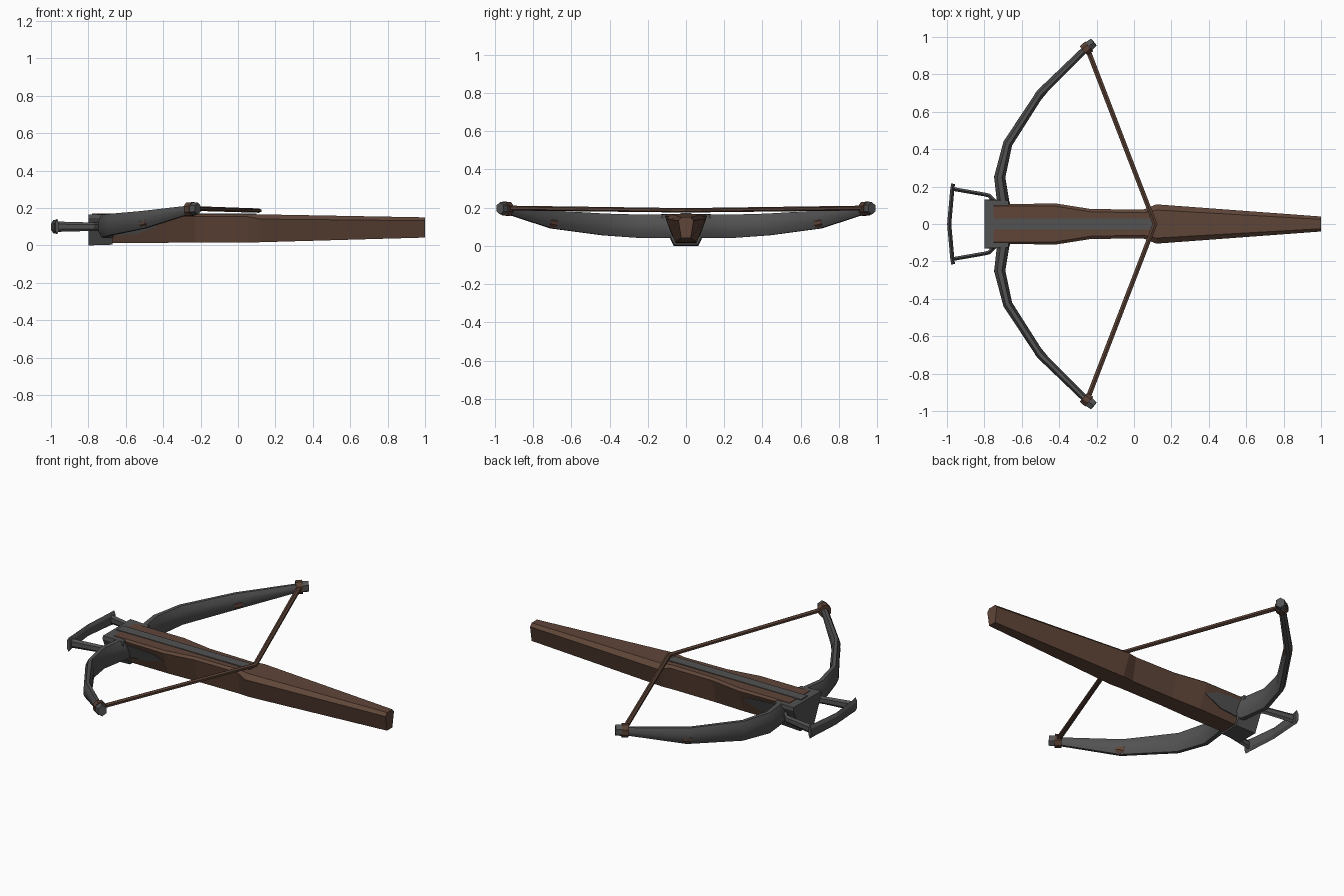
import bpy, math
from mathutils import Vector

if "Cube" in bpy.data.objects:
    bpy.data.objects.remove(bpy.data.objects["Cube"])


def material(name, rgb):
    m = bpy.data.materials.new(name)
    m.diffuse_color = (*rgb, 1)
    m.use_nodes = True
    m.node_tree.nodes["Principled BSDF"].inputs["Base Color"].default_value = m.diffuse_color
    return m


IRON = material("dark iron", (0.085, 0.085, 0.085))
WOOD = material("brown wood", (0.115, 0.06, 0.04))
CORD = material("brown cord", (0.10, 0.052, 0.035))


def loft(name, rings, mat, smooth=None):
    """Skin a list of equal-length point rings and cap both ends."""
    n = len(rings[0])
    verts = [p for r in rings for p in r]
    faces = [tuple(range(n)), tuple(range(len(verts) - n, len(verts)))]
    for i in range(len(rings) - 1):
        for j in range(n):
            k = (j + 1) % n
            faces.append((i*n + j, i*n + k, (i+1)*n + k, (i+1)*n + j))
    me = bpy.data.meshes.new(name)
    me.from_pydata(verts, [], faces)
    ob = bpy.data.objects.new(name, me)
    bpy.context.collection.objects.link(ob)
    me.materials.append(mat)
    bpy.ops.object.select_all(action='DESELECT')
    ob.select_set(True)
    bpy.context.view_layer.objects.active = ob
    bpy.ops.object.mode_set(mode='EDIT')
    bpy.ops.mesh.select_all(action='SELECT')
    bpy.ops.mesh.normals_make_consistent(inside=False)
    bpy.ops.object.mode_set(mode='OBJECT')
    if smooth:
        bpy.ops.object.shade_smooth_by_angle(angle=math.radians(smooth))
    return ob


def sweep(name, path, mat, sides=8, squash=0.0, smooth=None):
    """Tube along path of (x, y, z, half width, half height); width lies in plan."""
    pts = [Vector(p[:3]) for p in path]
    rings = []
    for i, p in enumerate(path):
        t = pts[min(i + 1, len(pts) - 1)] - pts[max(i - 1, 0)]
        side = Vector((-t.y, t.x, 0)).normalized()
        up = t.normalized().cross(side)
        up = -up if up.z < 0 else up
        ring = []
        for k in range(sides):
            a = 2 * math.pi * (k + 0.5) / sides
            f = 1 / math.cos(math.pi / sides)
            ring.append(pts[i] + side * p[3] * f * math.cos(a) + up * p[4] * f * math.sin(a))
        rings.append(ring)
    return loft(name, rings, mat, smooth)


def section(x, top, mid, low, zt, zb, chamfer):
    """Stock cross-section: flat top, chamfered shoulders, narrow underside."""
    half = [(top, zt), (mid, zt - chamfer), (low, zb)]
    return [(x, y, z) for y, z in half] + [(x, -y, z) for y, z in reversed(half)]


# wooden stock
loft("stock", [
    section(-0.75, 0.095, 0.105, 0.05, 0.168, 0.012, 0.01),
    section(-0.42, 0.095, 0.110, 0.055, 0.168, 0.014, 0.012),
    section(-0.23, 0.065, 0.080, 0.05, 0.167, 0.015, 0.012),
    section(0.05, 0.060, 0.077, 0.05, 0.166, 0.016, 0.012),
    section(0.12, 0.075, 0.105, 0.055, 0.166, 0.017, 0.025),
    section(1.0, 0.025, 0.040, 0.025, 0.150, 0.042, 0.018)], WOOD)

# iron head block
loft("head", [
    section(-0.80, 0.130, 0.132, 0.065, 0.166, 0.0, 0.02),
    section(-0.67, 0.125, 0.127, 0.060, 0.164, 0.004, 0.02)], IRON)


def slab(name, x0, x1, y, z0, z1, mat):
    return loft(name, [[(x, -y, z0), (x, y, z0), (x, y, z1), (x, -y, z1)] for x in (x0, x1)], mat)


# bolt channel plate along the top
slab("bolt_channel", -0.78, 0.10, 0.03, 0.163, 0.1715, IRON)

for s, tag in ((1, "left"), (-1, "right")):
    # pointed iron plate on the flank
    outline = [(-0.70, 0.05), (-0.55, 0.06), (-0.43, 0.10), (-0.50, 0.13), (-0.70, 0.14)]
    rings = []
    for d in (-0.003, 0.004):
        rings.append([(x, s * (0.053 + (z - 0.013) * 0.385 + d), z) for x, z in outline])
    loft("flank_plate_" + tag, rings, IRON)

    # bow limb
    limb = [(-0.685, 0.06, 0.102, 0.034, 0.062), (-0.70, 0.12, 0.102, 0.033, 0.062),
            (-0.718, 0.25, 0.103, 0.030, 0.061), (-0.675, 0.43, 0.112, 0.025, 0.057),
            (-0.50, 0.70, 0.138, 0.022, 0.047), (-0.25, 0.945, 0.192, 0.018, 0.022)]
    sweep("limb_" + tag, [(x, s*y, z, w, h) for x, y, z, w, h in limb], IRON, 8, smooth=35)

    # limb tip nock and cord loop
    nock = [(-0.262, 0.933, 0.194, 0.030, 0.030), (-0.215, 0.972, 0.197, 0.024, 0.028)]
    sweep("nock_" + tag, [(x, s*y, z, w, h) for x, y, z, w, h in nock], IRON, 6)
    loop = [(-0.268, 0.926, 0.193, 0.033, 0.036), (-0.240, 0.950, 0.195, 0.033, 0.036)]
    sweep("cord_loop_" + tag, [(x, s*y, z, w, h) for x, y, z, w, h in loop], CORD, 8)

    # rust patch on the outer face of the limb
    rust = [(-0.510, 0.685, 0.118, 0.0235, 0.024), (-0.480, 0.720, 0.124, 0.0228, 0.024)]
    sweep("rust_patch_" + tag, [(x, s*y, z, w, h) for x, y, z, w, h in rust], WOOD, 8)

    # stirrup arm
    arm = [(-0.74, 0.115, 0.10, 0.011, 0.02), (-0.775, 0.152, 0.10, 0.011, 0.02),
           (-0.80, 0.158, 0.10, 0.010, 0.02), (-0.972, 0.188, 0.10, 0.010, 0.024)]
    sweep("stirrup_arm_" + tag, [(x, s*y, z, w, h) for x, y, z, w, h in arm], IRON, 6)

# stirrup foot bar
sweep("stirrup_bar", [(-0.967, -0.215, 0.10, 0.010, 0.036), (-0.972, -0.18, 0.10, 0.011, 0.033),
                      (-0.988, 0, 0.10, 0.011, 0.030),
                      (-0.972, 0.18, 0.10, 0.011, 0.033), (-0.967, 0.215, 0.10, 0.010, 0.036)], IRON, 6)

# drawn bowstring
sweep("bowstring", [(-0.25, -0.94, 0.198, 0.013, 0.011), (0.112, 0, 0.186, 0.013, 0.010),
                    (-0.25, 0.94, 0.198, 0.013, 0.011)], CORD, 6)
